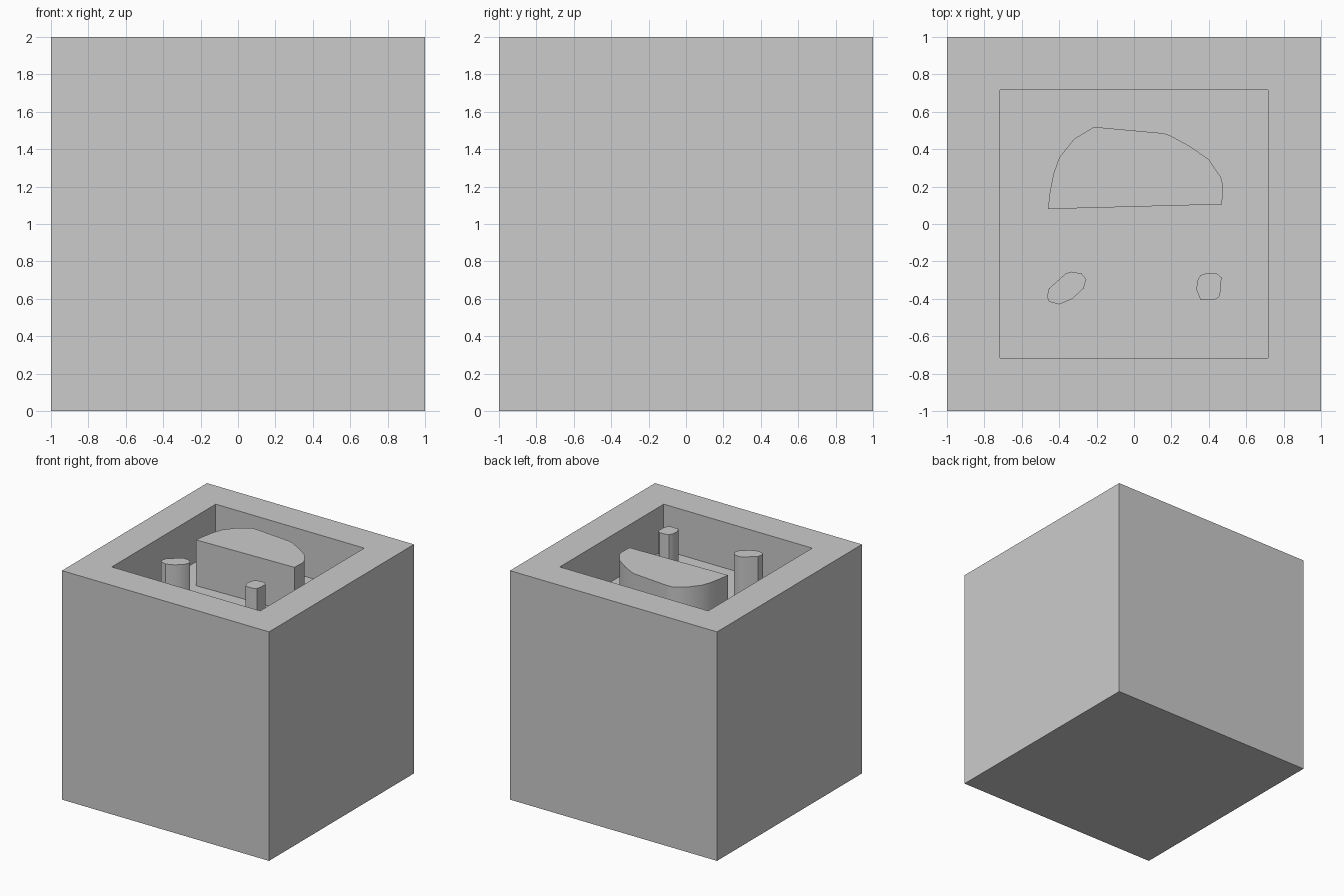
import bpy, bmesh
from mathutils import Vector

if "Cube" in bpy.data.objects:
    bpy.data.objects.remove(bpy.data.objects["Cube"])

TOP, FLOOR = 2.0, 1.6


def make_object(name, bm):
    bmesh.ops.recalc_face_normals(bm, faces=bm.faces)
    mesh = bpy.data.meshes.new(name)
    bm.to_mesh(mesh)
    bm.free()
    obj = bpy.data.objects.new(name, mesh)
    bpy.context.collection.objects.link(obj)
    return obj


def prism(name, outline):
    # Upright island, flush with the block top and seated just into the floor
    bm = bmesh.new()
    base = bm.faces.new([bm.verts.new((x, y, FLOOR - 0.01)) for x, y in outline])
    ext = bmesh.ops.extrude_face_region(bm, geom=[base], use_keep_orig=True)
    verts = [v for v in ext["geom"] if isinstance(v, bmesh.types.BMVert)]
    bmesh.ops.translate(bm, verts=verts, vec=(0, 0, TOP - FLOOR + 0.01))
    obj = make_object(name, bm)
    bpy.ops.object.select_all(action="DESELECT")
    obj.select_set(True)
    bpy.context.view_layer.objects.active = obj
    bpy.ops.object.shade_smooth_by_angle(angle=0.6)


# Block with a square pocket sunk into its top
bm = bmesh.new()
bmesh.ops.create_cube(bm, size=2)
bmesh.ops.translate(bm, verts=bm.verts, vec=(0, 0, 1))
bm.normal_update()
top = max(bm.faces, key=lambda f: f.calc_center_median().z)
bmesh.ops.inset_region(bm, faces=[top], thickness=0.4)
pocket = bmesh.ops.extrude_discrete_faces(bm, faces=[top])["faces"][0]
bmesh.ops.translate(bm, verts=pocket.verts, vec=Vector((0, 0, FLOOR - TOP)))
make_object("block", bm)

# Large half-round island
prism("half_round_island", [
    (-.46, .08), (.47, .105), (.477, .2), (.465, .25), (.40, .345),
    (.30, .415), (.20, .47), (.16, .485), (-.17, .515), (-.22, .515),
    (-.32, .455), (-.40, .355), (-.43, .27), (-.45, .17)])

# Two small posts
prism("left_post", [
    (-.465, -.39), (-.455, -.415), (-.40, -.43), (-.33, -.40), (-.27, -.345),
    (-.255, -.295), (-.28, -.265), (-.335, -.255), (-.365, -.265), (-.455, -.345)])
prism("right_post", [
    (.355, -.405), (.43, -.405), (.455, -.39), (.465, -.35), (.467, -.285),
    (.44, -.262), (.39, -.262), (.355, -.275), (.34, -.30), (.333, -.35)])
